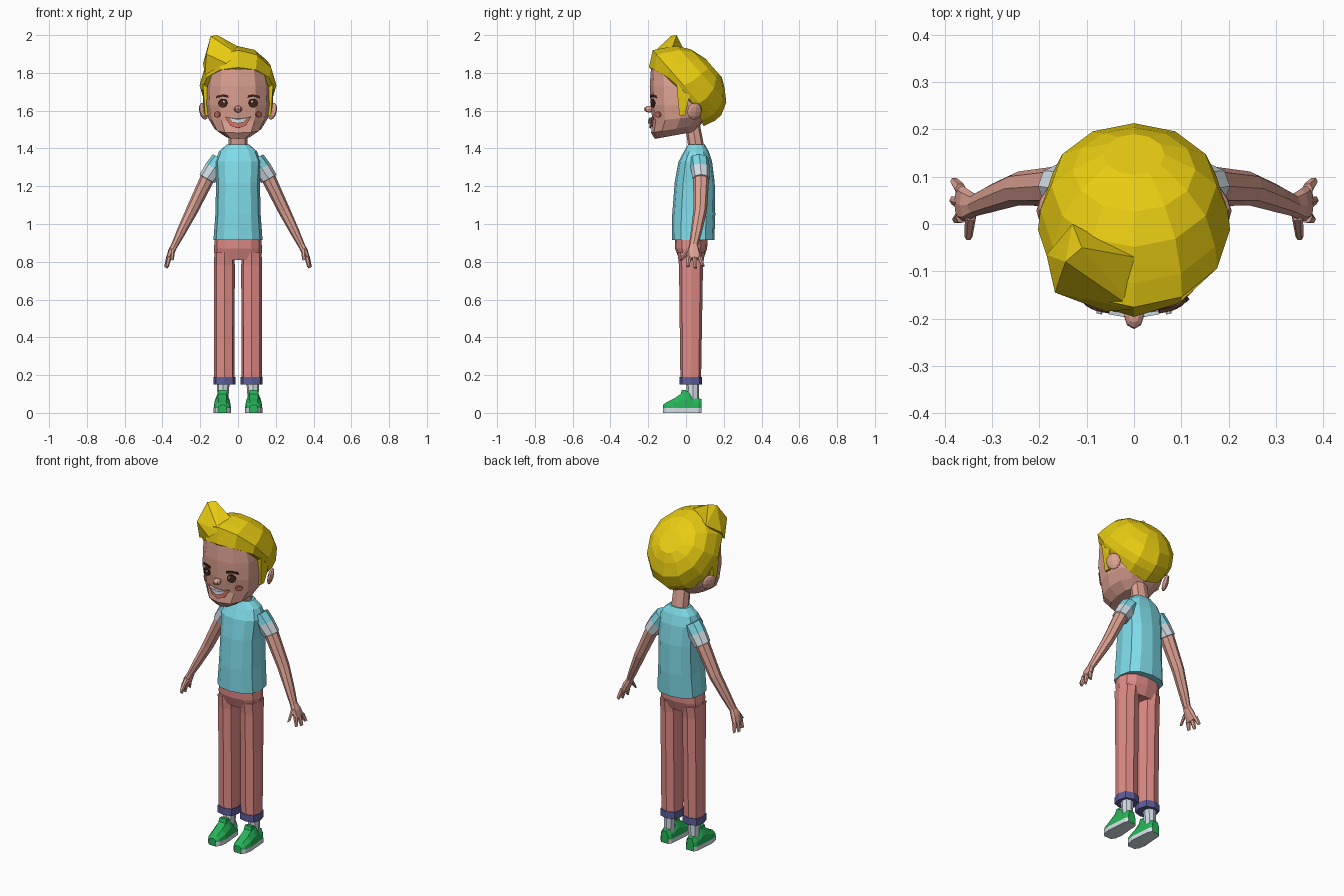
import bpy, bmesh, math
from mathutils import Vector, Matrix
from mathutils.bvhtree import BVHTree

if "Cube" in bpy.data.objects:
    bpy.data.objects.remove(bpy.data.objects["Cube"], do_unlink=True)


def material(name, r, g, b):
    m = bpy.data.materials.new(name)
    m.use_nodes = True
    m.diffuse_color = (r, g, b, 1)
    m.node_tree.nodes["Principled BSDF"].inputs["Base Color"].default_value = (r, g, b, 1)
    return m


SKIN = material("skin", .72, .36, .29)
HAIR = material("blond hair", .80, .60, .006)
SHIRT = material("aqua shirt", .21, .70, .80)
WHITE = material("white", .72, .82, .88)
PANTS = material("coral trousers", .74, .26, .24)
CUFF = material("blue cuff", .11, .11, .33)
SHOE = material("green shoe", .02, .46, .10)
DARK = material("dark brown", .06, .02, .015)
BLUSH = material("blush", .62, .16, .13)


def finish(name, bm, mats, mirror=False, recalc=True):
    if recalc:
        bmesh.ops.recalc_face_normals(bm, faces=bm.faces)
    me = bpy.data.meshes.new(name)
    bm.to_mesh(me)
    bm.free()
    for m in mats:
        me.materials.append(m)
    ob = bpy.data.objects.new(name, me)
    bpy.context.collection.objects.link(ob)
    if mirror:
        ob.modifiers.new("mirror", 'MIRROR').use_mirror_merge = False
    return ob


def ring(c, a, b, n=12, e=1.0):
    """Closed rounded outline about c, spanned by half-axes a and b."""
    c, a, b = Vector(c), Vector(a), Vector(b)
    pts = []
    for i in range(n):
        t = math.tau * i / n
        co, si = math.cos(t), math.sin(t)
        pts.append(c + a * math.copysign(abs(co) ** e, co) + b * math.copysign(abs(si) ** e, si))
    return pts


def loft(name, rings, mats, bands=None, mirror=False, rule=None):
    """Skin a row of rings; bands gives a material index for each gap."""
    bm = bmesh.new()
    rows = [[bm.verts.new(p) for p in r] for r in rings]
    n = len(rows[0])
    for k in range(len(rows) - 1):
        for i in range(n):
            j = (i + 1) % n
            f = bm.faces.new((rows[k][i], rows[k][j], rows[k + 1][j], rows[k + 1][i]))
            f.material_index = bands[k] if bands else 0
    bm.faces.new(rows[0]).material_index = bands[0] if bands else 0
    bm.faces.new(rows[-1]).material_index = bands[-1] if bands else 0
    if rule:
        for f in bm.faces:
            f.material_index = rule(f.calc_center_median())
    return finish(name, bm, mats, mirror)


def hull(name, pts, mat, mirror=False):
    bm = bmesh.new()
    for p in pts:
        bm.verts.new(p)
    out = bmesh.ops.convex_hull(bm, input=bm.verts)
    bmesh.ops.delete(bm, geom=[g for g in out["geom_interior"] if isinstance(g, bmesh.types.BMVert)],
                     context='VERTS')
    return finish(name, bm, [mat], mirror)


def level(z, rx, front, back, tilt=0, x=0, n=12, e=.85):
    """Level ring given by its half-width and its front and back y."""
    h = (back - front) / 2
    return ring((x, (front + back) / 2, z), (rx, 0, 0), (0, h, tilt * h), n, e)


# Head and neck
head = loft("head", [level(*r) for r in (
    (1.47, .07, -.165, .05, .18), (1.505, .125, -.185, .08, .17), (1.56, .158, -.177, .12, .1),
    (1.63, .17, -.188, .14), (1.73, .168, -.192, .15), (1.83, .15, -.185, .1),
    (1.87, .08, -.1, .06))], [SKIN])
loft("neck", [level(1.39, .05, .015, .10, n=8), level(1.52, .048, -.005, .075, n=8)], [SKIN])

# Ears and nose
for name, place, size, turn, mirror in (
        ("ear", (.182, .045, 1.597), (.016, .042, .046), .45, True),
        ("nose", (0, -.195, 1.608), (.021, .027, .018), 0, False)):
    bm = bmesh.new()
    mat = Matrix.Translation(place) @ Matrix.Rotation(turn, 4, 'Z') @ Matrix.Rotation(turn / 2, 4, 'Y')
    bmesh.ops.create_uvsphere(bm, u_segments=8, v_segments=6, radius=1,
                              matrix=mat @ Matrix.Diagonal((*size, 1)))
    finish(name, bm, [SKIN], mirror)

# Face details, laid on the head surface
tree = BVHTree.FromPolygons([v.co for v in head.data.vertices],
                            [list(p.vertices) for p in head.data.polygons])


def plate(name, mat, pts, lift, mirror=False):
    bm = bmesh.new()

    def spot(x, z):
        hit = tree.ray_cast(Vector((x, -1, z)), Vector((0, 1, 0)))
        return bm.verts.new(hit[0] - Vector((0, lift, 0)))
    mid = spot(sum(p[0] for p in pts) / len(pts), sum(p[1] for p in pts) / len(pts))
    rim = [spot(*p) for p in pts]
    for i in range(len(rim)):
        bm.faces.new((mid, rim[i], rim[(i + 1) % len(rim)]))
    ob = finish(name, bm, [mat], mirror)
    s = ob.modifiers.new("thickness", 'SOLIDIFY')
    s.thickness, s.offset = .008, 0


def disc(x, z, r, n=10):
    return [(x + r * math.cos(math.tau * i / n), z + r * math.sin(math.tau * i / n)) for i in range(n)]


def symmetric(half):
    return half + [(-x, z) for x, z in reversed(half) if x]


plate("eye", DARK, disc(.08, 1.64, .024), .005, True)
plate("eye_glint", WHITE, disc(.073, 1.648, .006, 6), .012, True)
plate("cheek", BLUSH, disc(.11, 1.58, .016, 8), .004, True)
plate("eyebrow", DARK, [(.052, 1.669), (.08, 1.675), (.115, 1.668), (.11, 1.679), (.08, 1.686), (.054, 1.68)],
      .006, True)
plate("lips", BLUSH, symmetric([(0, 1.507), (.04, 1.52), (.068, 1.568), (.03, 1.558), (0, 1.555)][:4]), .009)
plate("teeth", WHITE, symmetric([(0, 1.532), (.03, 1.54), (.052, 1.565), (.025, 1.559)]), .018)

# Hair: a dome about an axis that leans up and back
AXIS, FRONT = Vector((0, .75, .66)), Vector((0, -.66, .75))
centre = Vector((0, .02, 1.72))
dome = []
for u, lo, hi, rx in ((.165, -.07, .06, .065), (.14, -.12, .15, .13), (.095, -.185, .212, .175),
                      (.03, -.218, .255, .198), (-.015, -.218, .28, .203), (-.035, -.2, .225, .19)):
    dome.append(ring(centre + AXIS * u + FRONT * (lo + hi) / 2, (rx, 0, 0), FRONT * (hi - lo) / 2))
dome[-1] = [p - AXIS * 1.1 * (p - centre).dot(FRONT) ** 2 for p in dome[-1]]
loft("hair", dome, [HAIR])
hull("hair_quiff", [(-.167, -.145, 1.9), (-.185, -.065, 1.85), (-.145, -.08, 1.995), (-.11, -.05, 2.0),
                    (-.13, 0, 1.9), (0, -.18, 1.9), (0, -.07, 1.94), (-.175, -.11, 1.79),
                    (-.06, -.185, 1.85)], HAIR)
hull("sideburn", [(x, y, z) for x in (.15, .186) for y, z in ((-.05, 1.74), (.03, 1.74), (.01, 1.64))]
     + [(x, y, 1.575) for x in (.145, .174) for y in (-.035, -.005)], HAIR, True)

# Shirt body
loft("shirt", [level(*r, e=.8) for r in (
    (1.42, .06, .01, .10), (1.385, .10, -.01, .12), (1.33, .122, -.04, .138), (1.22, .116, -.06, .152),
    (1.05, .12, -.073, .155), (.915, .13, -.075, .15))], [SHIRT])

# Sleeves and arms
across = Vector((.87, 0, .49))
sections = ((.09, .07, 1.345, .05, .05), (.125, .075, 1.295, .052, .05), (.163, .08, 1.24, .046, .046),
            (.164, .08, 1.238, .038, .042), (.245, .075, 1.07, .032, .036), (.30, .055, .96, .025, .03),
            (.337, .04, .885, .018, .024))
loft("arm", [ring((x, y, z), across * a, (0, b, 0), 8) for x, y, z, a, b in sections],
     [SHIRT, WHITE, SKIN], [0, 1, 1, 2, 2, 2], True)

# Hands: palm, three fingers and a thumb
loft("palm", [ring(c, across * a, (0, b, 0), 8, .8) for c, a, b in (
    ((.335, .04, .89), .017, .022), ((.352, .04, .855), .019, .034), ((.367, .045, .815), .015, .038))],
    [SKIN], mirror=True)
for name, root, tip in (("thumb", (.345, .02, .865), (.35, -.026, .81)),
                        ("first_finger", (.365, .016, .825), (.376, .01, .775)),
                        ("middle_finger", (.367, .045, .825), (.382, .05, .768)),
                        ("last_finger", (.366, .072, .825), (.38, .09, .778))):
    loft(name, [ring(root, across * .014, (0, .015, 0), 6), ring(tip, across * .01, (0, .009, 0), 6)],
         [SKIN], mirror=True)

# Trousers with turned-up cuffs
loft("trouser_hips", [level(*r) for r in (
    (.94, .122, -.06, .115), (.87, .127, -.058, .112), (.81, .124, -.035, .09))], [PANTS])
loft("trouser_leg", [level(*r, x=.072, n=8, e=.75) for r in (
    (.85, .053, -.045, .1), (.78, .055, -.037, .09), (.19, .054, -.03, .08), (.19, .059, -.035, .085),
    (.15, .059, -.035, .085))], [PANTS, CUFF], [0, 0, 1, 1], True)

# Socks
loft("sock", [level(.17, .034, .003, .07, x=.078, n=8), level(.06, .028, .005, .068, x=.08, n=8)],
     [WHITE], mirror=True)

# Shoes with pale soles
stations = []
for y, w, top in ((-.122, .022, .042), (-.105, .038, .055), (-.06, .046, .078), (-.01, .042, .112),
                  (.012, .04, .112), (.04, .038, .082), (.066, .036, .078), (.082, .024, .072)):
    side = [(w, 0), (w, .025), (w * .92, (top + .025) / 2), (w * .5, top)]
    stations.append([Vector((.083 + x, y, z)) for x, z in side]
                    + [Vector((.083 - x, y, z)) for x, z in reversed(side)])
loft("shoe", stations, [SHOE, WHITE], mirror=True, rule=lambda c: 1 if c.z < .02 else 0)
hull("shoe_tongue", [(.083 + s * x, y, z) for s in (-1, 1) for x, y, z in (
    (.026, -.03, .09), (.022, -.022, .122), (.022, .0, .12), (.026, .01, .09))], SHOE, True)
